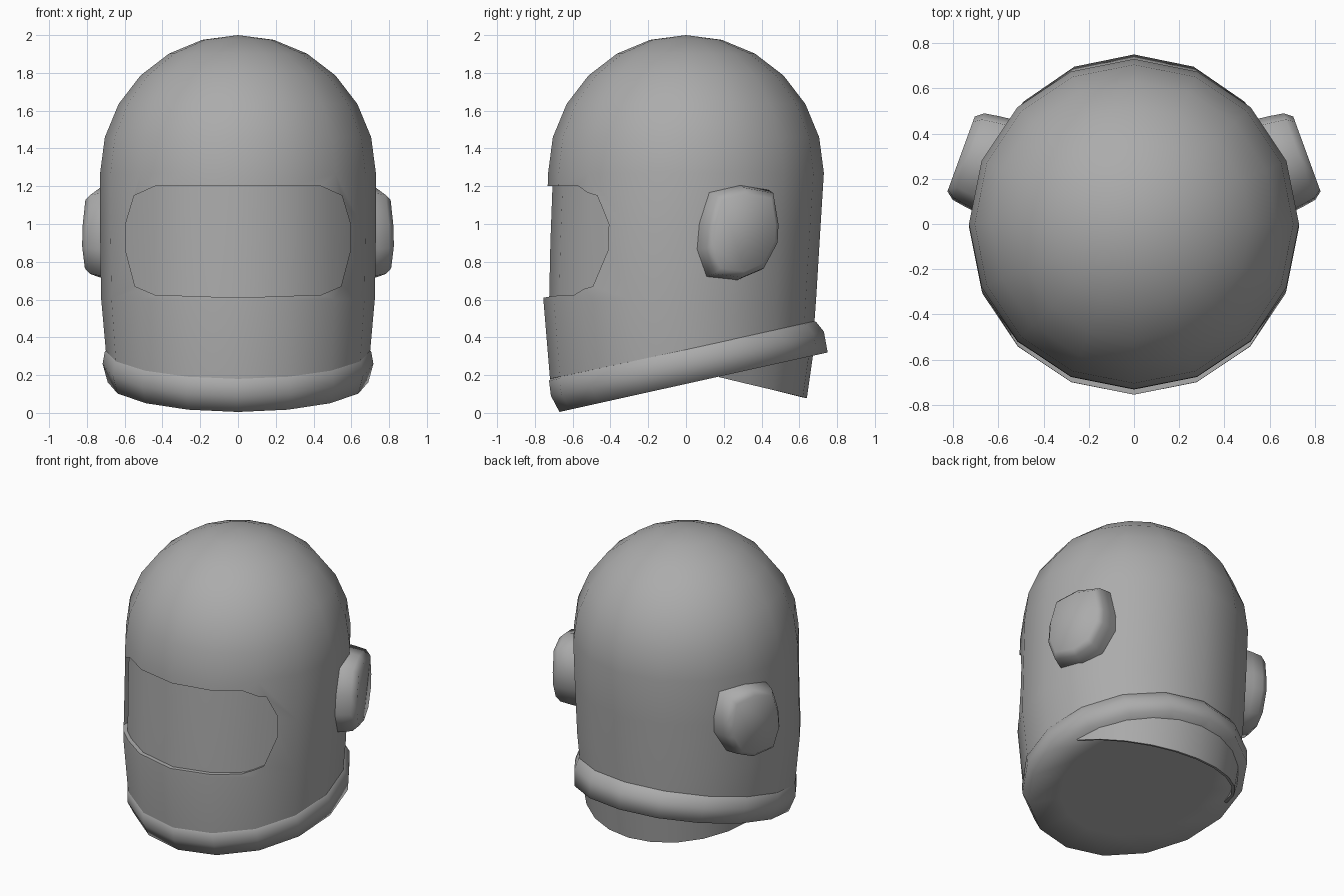
import bpy, bmesh, math
from mathutils import Vector

if "Cube" in bpy.data.objects:
    bpy.data.objects.remove(bpy.data.objects["Cube"])

SIDES = 16
grey = bpy.data.materials.new("mid_grey")
grey.diffuse_color = (0.41, 0.41, 0.41, 1)
grey.use_nodes = True
grey.node_tree.nodes["Principled BSDF"].inputs["Base Color"].default_value = grey.diffuse_color


def ring(yf, zf, yb, zb, rx, ids=range(SIDES)):
    """Oval hoop through a front point and a back point; index 0 is the front."""
    pts = []
    for i in ids:
        a = 2 * math.pi * i / SIDES
        t = (1 - math.cos(a)) / 2
        pts.append((rx * math.sin(a), yf + (yb - yf) * t, zf + (zb - zf) * t))
    return pts


def loft(name, rows, closed=True, start=None, end=None):
    """Skin equal-length point rows; start/end may be 'cap' or a fan point."""
    bm = bmesh.new()
    vs = [[bm.verts.new(p) for p in r] for r in rows]
    n = len(rows[0])
    for r0, r1 in zip(vs, vs[1:]):
        for i in range(n if closed else n - 1):
            j = (i + 1) % n
            bm.faces.new((r0[i], r0[j], r1[j], r1[i]))
    for row, tip in ((vs[0], start), (vs[-1], end)):
        if tip == 'cap':
            bm.faces.new(row)
        elif tip:
            v = bm.verts.new(tip)
            for i in range(n):
                bm.faces.new((row[i], row[(i + 1) % n], v))
    bmesh.ops.recalc_face_normals(bm, faces=bm.faces)
    me = bpy.data.meshes.new(name)
    bm.to_mesh(me)
    bm.free()
    me.materials.append(grey)
    ob = bpy.data.objects.new(name, me)
    bpy.context.collection.objects.link(ob)
    return ob


def activate(ob):
    bpy.ops.object.select_all(action='DESELECT')
    ob.select_set(True)
    bpy.context.view_layer.objects.active = ob


def apply_mod(ob, kind, **settings):
    activate(ob)
    m = ob.modifiers.new(kind.lower(), kind)
    for k, v in settings.items():
        setattr(m, k, v)
    bpy.ops.object.modifier_apply(modifier=m.name)


def smooth(ob, deg):
    activate(ob)
    bpy.ops.object.shade_smooth_by_angle(angle=math.radians(deg))


# Helmet shell: tilted hem, leaning walls, round dome
R, ZC = 0.73, 1.27
rows = [ring(-0.72, 0.18, 0.68, 0.48, 0.70),
        ring(-0.755, 0.60, 0.69, 0.62, 0.725),
        ring(-0.74, 0.95, 0.71, 0.95, 0.73)]
for deg in (90, 75, 60, 45, 30, 15):
    r = R * math.sin(math.radians(deg))
    z = ZC + R * math.cos(math.radians(deg))
    rows.append(ring(-r, z, r, z, r))
shell = loft("helmet_shell", rows, end=(0, 0, ZC + R))
apply_mod(shell, 'SOLIDIFY', thickness=0.06, offset=-1)

# Visor opening cut through the front wall
half = [(0.44, 1.2), (0.55, 1.15), (0.595, 1.0), (0.595, 0.86), (0.545, 0.67), (0.44, 0.625)]
outline = half + [(0, 0.61)] + [(-x, z) for x, z in reversed(half)]
cutter = loft("visor_cutter", [[(x, y, z) for x, z in outline] for y in (-1.0, -0.2)],
              start='cap', end='cap')
cutter.hide_render = True
apply_mod(shell, 'BOOLEAN', object=cutter, operation='DIFFERENCE', solver='EXACT')
bpy.data.objects.remove(cutter)
smooth(shell, 40)

# Recessed visor sheet
front = range(-3, 4)
visor = loft("visor", [ring(-0.72, 0.57, 0.66, 0.57, 0.695, front),
                       ring(-0.713, 0.9, 0.68, 0.9, 0.70, front),
                       ring(-0.70, 1.25, 0.70, 1.25, 0.70, front)], closed=False)
apply_mod(visor, 'SOLIDIFY', thickness=0.01, offset=0)
smooth(visor, 40)

# Rolled collar band around the hem, closed underneath
collar = loft("collar_band", [ring(-0.68, 0.22, 0.645, 0.505, 0.67),
                              ring(-0.725, 0.17, 0.69, 0.48, 0.705),
                              ring(-0.715, 0.09, 0.73, 0.43, 0.717),
                              ring(-0.67, 0.005, 0.75, 0.32, 0.69),
                              ring(-0.46, 0.052, 0.54, 0.275, 0.49)],
              start='cap', end=(0, 0.04, 0.164))
smooth(collar, 180)

# Neck guard hanging below the back hem
upper, lower = [], []
steps = 10
for i in range(steps + 1):
    a = math.radians(106 + 148 * i / steps)
    s, c = math.sin(a), -math.cos(a)
    upper.append((0.665 * s, 0.67 * c, 0.25 + 0.22 * (0.67 * c - 0.18)))
    lower.append((0.64 * s, 0.63 * c, 0.19 - 0.245 * (0.63 * c - 0.18)))
guard = loft("neck_guard", [lower, upper], closed=False)
apply_mod(guard, 'SOLIDIFY', thickness=0.02, offset=0)
smooth(guard, 40)

# Ear pads: soft rounded plates facing outward and slightly back
pad = [(-0.20, 1.0), (-0.15, 1.16), (0.01, 1.2), (0.18, 1.17), (0.21, 1.0),
       (0.205, 0.9), (0.125, 0.76), (0.0, 0.71), (-0.16, 0.73), (-0.21, 0.87)]
n, u = Vector((0.94, 0.342, 0)), Vector((-0.342, 0.94, 0))
centre = Vector((0.765, 0.31, 0))
for side, name in ((1, "ear_pad_right"), (-1, "ear_pad_left")):
    levels = []
    for depth, k in ((0, 0.84), (0.035, 0.97), (0.10, 1.02), (0.17, 1.06)):
        row = []
        for s, z in pad:
            p = centre - n * depth + u * (s * k)
            row.append((side * p.x, p.y, 0.955 + (z - 0.955) * k))
        levels.append(row)
    smooth(loft(name, levels, start='cap', end='cap'), 75)
